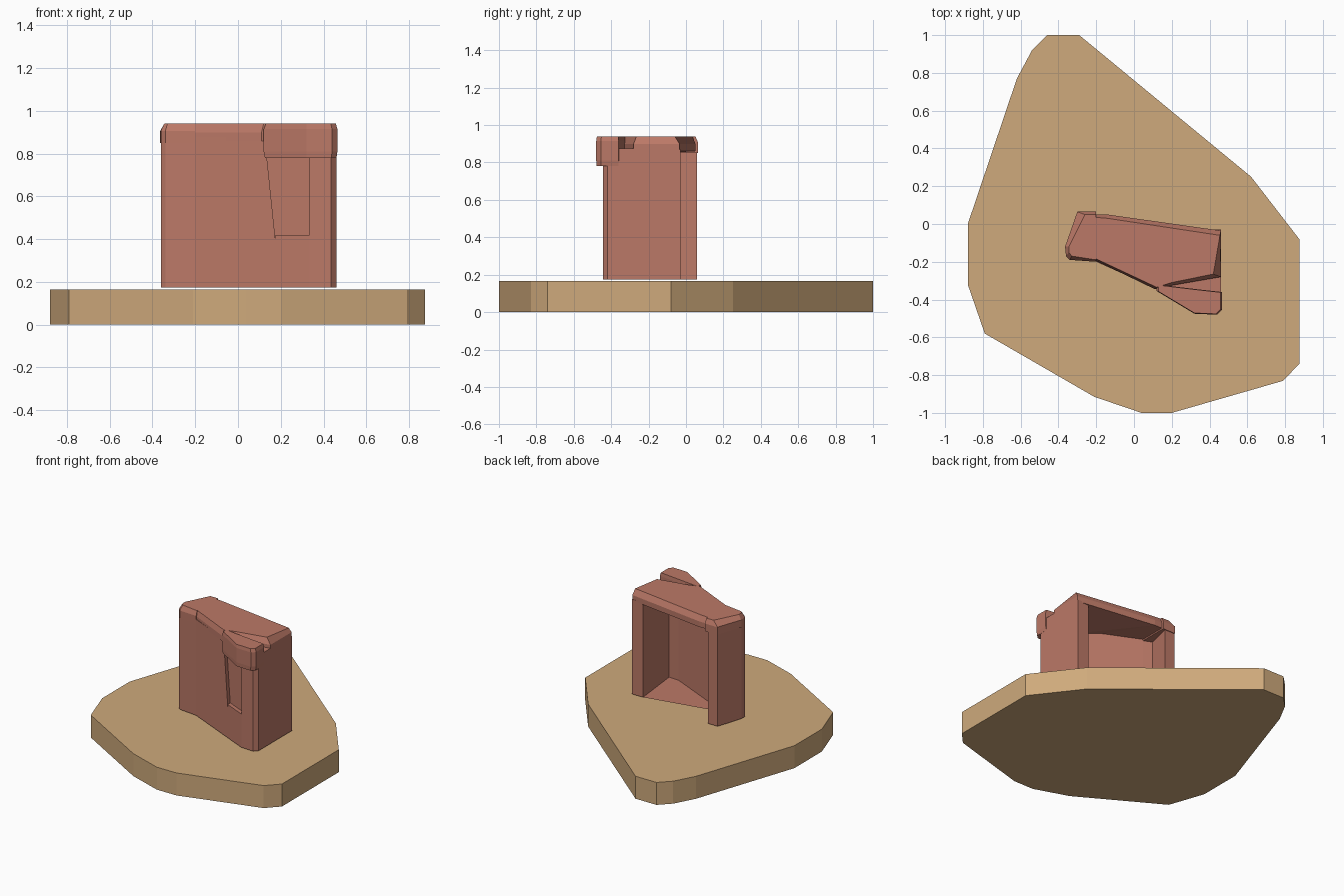
import bpy
import bmesh

cube = bpy.data.objects.get("Cube")
if cube:
    bpy.data.objects.remove(cube, do_unlink=True)


def material(name, rgb):
    m = bpy.data.materials.new(name)
    m.use_nodes = True
    m.diffuse_color = (*rgb, 1)
    m.node_tree.nodes["Principled BSDF"].inputs["Base Color"].default_value = (*rgb, 1)
    return m


sand = material("sand", (0.62, 0.40, 0.20))
clay = material("terracotta", (0.50, 0.19, 0.135))


def loft(name, rings, mat):
    """Solid through matching rings of 3D points, closed at both ends."""
    bm = bmesh.new()
    vs = [[bm.verts.new(p) for p in r] for r in rings]
    n = len(rings[0])
    for a, b in zip(vs, vs[1:]):
        for i in range(n):
            j = (i + 1) % n
            bm.faces.new((a[i], a[j], b[j], b[i]))
    caps = [bm.faces.new(vs[0]), bm.faces.new(vs[-1])]
    bmesh.ops.triangulate(bm, faces=caps)
    bmesh.ops.recalc_face_normals(bm, faces=bm.faces)
    me = bpy.data.meshes.new(name)
    bm.to_mesh(me)
    bm.free()
    me.materials.append(mat)
    ob = bpy.data.objects.new(name, me)
    bpy.context.collection.objects.link(ob)
    return ob


def ring(pts, z):
    return [(x, y, z) for x, y in pts]


def inset(pts, k):
    """Shrink an outline towards its middle."""
    cx = sum(p[0] for p in pts) / len(pts)
    cy = sum(p[1] for p in pts) / len(pts)
    return [(cx + (x - cx) * k, cy + (y - cy) * k) for x, y in pts]


def prism(name, pts, z0, z1, mat):
    return loft(name, [ring(pts, z0), ring(pts, z1)], mat)


# Ground slab
prism("ground_slab", [
    (-0.46, 1.0), (-0.54, 0.92), (-0.62, 0.77), (-0.88, 0.0), (-0.88, -0.32),
    (-0.79, -0.58), (-0.21, -0.915), (0.04, -1.0), (0.20, -1.0), (0.79, -0.83),
    (0.875, -0.74), (0.875, -0.08), (0.62, 0.25), (-0.29, 1.0)], 0, 0.165, sand)

# C-shaped walls, open at the back, with a recessed strip in the front
prism("walls", [
    (-0.22, 0.06), (-0.30, 0.06), (-0.36, -0.13), (-0.36, -0.17), (-0.34, -0.185),
    (-0.20, -0.20), (-0.20, -0.17), (0.335, -0.41), (0.335, -0.44), (0.435, -0.445),
    (0.46, -0.42), (0.46, -0.03), (0.37, -0.03), (0.41, -0.39), (0.33, -0.385),
    (-0.20, -0.145), (-0.26, -0.12)], 0.175, 0.87, clay)


# Raised front panels lying on the slanted front plane
def front_y(x):
    return -0.20 - 0.449 * (x + 0.20)


def panel(name, x0, levels):
    loft(name, [[(x0, front_y(x0), z), (x1, front_y(x1), z),
                 (x1, front_y(x1) + 0.04, z), (x0, front_y(x0) + 0.04, z)]
                for z, x1 in levels], clay)


panel("front_panel", -0.20, [(0.175, 0.18), (0.35, 0.18), (0.88, 0.125)])
panel("lower_front_block", 0.175, [(0.175, 0.335), (0.42, 0.335)])

# Rounded cap over the narrow end pillar
cap = [(-0.36, -0.17), (-0.34, -0.19), (-0.20, -0.20), (-0.20, 0.065),
       (-0.30, 0.065), (-0.365, -0.12)]
cap_top = [(-0.345, -0.15), (-0.33, -0.17), (-0.20, -0.19), (-0.20, 0.05),
           (-0.26, 0.05), (-0.345, -0.12)]
loft("pillar_cap", [ring(cap, 0.85), ring(cap, 0.905), ring(cap_top, 0.94)], clay)

# Roof, its underside dropping towards the wide end
roof = [(-0.20, -0.195), (0.11, -0.345), (0.20, -0.325), (0.46, -0.28),
        (0.46, -0.035), (-0.14, 0.05), (-0.20, 0.05)]
roof_top = [(-0.20, -0.185), (0.12, -0.335), (0.20, -0.31), (0.42, -0.265),
            (0.455, -0.06), (-0.14, 0.03), (-0.20, 0.035)]
drop = [0.86, 0.86, 0.84, 0.80, 0.86, 0.86, 0.86]
loft("roof", [[(x, y, z) for (x, y), z in zip(roof, drop)],
              ring(roof, 0.90), ring(roof_top, 0.94)], clay)

# Overhanging corner stone, parted from the roof by a shallow cleft
stone = [(0.12, -0.355), (0.32, -0.475), (0.44, -0.48), (0.465, -0.455),
         (0.465, -0.36), (0.33, -0.345), (0.12, -0.32)]
loft("corner_stone", [ring(inset(stone, 0.97), 0.78), ring(stone, 0.81),
                      ring(stone, 0.915), ring(inset(stone, 0.95), 0.94)], clay)
prism("cleft_fill", [(0.12, -0.33), (0.40, -0.40), (0.46, -0.38), (0.46, -0.25),
                     (0.20, -0.25)], 0.80, 0.875, clay)
